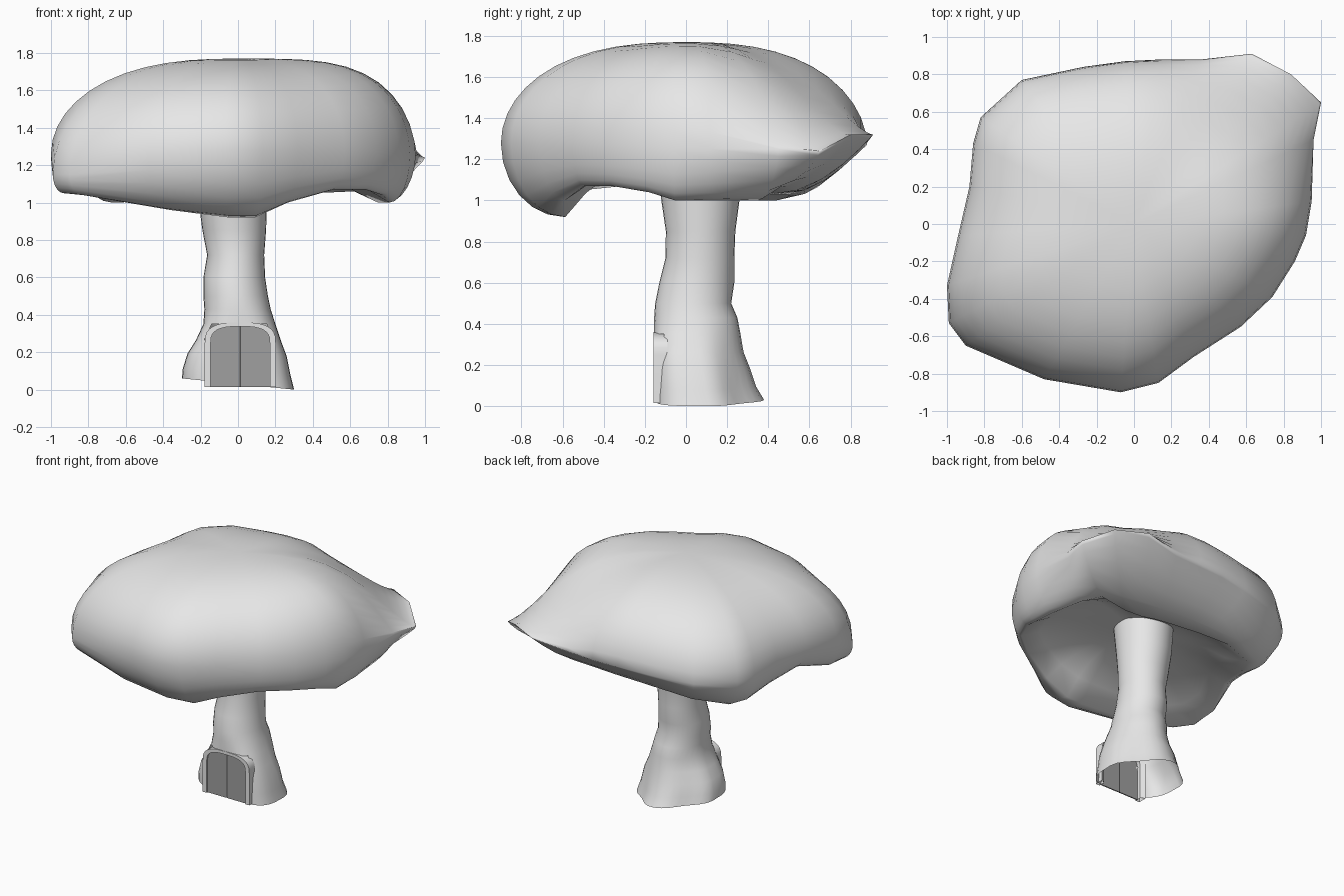
import bpy
import bmesh
import math

default = bpy.data.objects.get("Cube")
if default:
    bpy.data.objects.remove(default, do_unlink=True)


def make_material(name, value):
    mat = bpy.data.materials.new(name)
    mat.use_nodes = True
    colour = (value, value, value, 1)
    mat.diffuse_color = colour
    mat.node_tree.nodes["Principled BSDF"].inputs["Base Color"].default_value = colour
    return mat


pale_grey = make_material("pale grey", 0.8)
door_grey = make_material("door grey", 0.35)
seam_grey = make_material("seam grey", 0.08)


def finish(name, bm, mat, smooth_angle=None):
    """Turn a bmesh into a named, coloured object."""
    bmesh.ops.remove_doubles(bm, verts=bm.verts, dist=0.0005)
    bmesh.ops.recalc_face_normals(bm, faces=bm.faces)
    mesh = bpy.data.meshes.new(name)
    bm.to_mesh(mesh)
    bm.free()
    mesh.materials.append(mat)
    obj = bpy.data.objects.new(name, mesh)
    bpy.context.scene.collection.objects.link(obj)
    if smooth_angle:
        bpy.ops.object.select_all(action="DESELECT")
        obj.select_set(True)
        bpy.context.view_layer.objects.active = obj
        bpy.ops.object.shade_smooth_by_angle(angle=math.radians(smooth_angle))
    return obj


def skin(name, rings, mat, smooth_angle=None, opening=None):
    """Join a row of closed rings with quads, leaving out faces in an opening."""
    bm = bmesh.new()
    rows = [[bm.verts.new(p) for p in ring] for ring in rings]
    for lower, upper in zip(rows, rows[1:]):
        count = len(lower)
        for i in range(count):
            j = (i + 1) % count
            face = bm.faces.new((lower[i], lower[j], upper[j], upper[i]))
            if opening and opening(face.calc_center_median()):
                bm.faces.remove(face)
    return finish(name, bm, mat, smooth_angle)


def plate(name, outline, front, back, mat):
    """Thin solid plate from an (x, z) outline."""
    bm = bmesh.new()
    near = [bm.verts.new((x, front, z)) for x, z in outline]
    far = [bm.verts.new((x, back, z)) for x, z in outline]
    bm.faces.new(near)
    bm.faces.new(far[::-1])
    for i in range(len(outline)):
        bm.faces.new((near[i - 1], far[i - 1], far[i], near[i]))
    return finish(name, bm, mat)


# Cap rim: x, y, height of widest point, height of lip, inset scale of lip
RIM = [
    (1.0, .65, 1.24, 1.06, .62), (.84, .8, 1.32, 1.05, .47),
    (.63, .91, 1.32, 1.03, .45), (.36, .88, 1.28, 1.03, .5),
    (.15, .88, 1.27, 1.03, .52), (-.05, .87, 1.27, 1.03, .54),
    (-.27, .84, 1.26, 1.03, .58), (-.6, .77, 1.25, 1.02, .66),
    (-.82, .57, 1.25, 1.0, .77), (-.86, .43, 1.25, 1.0, .78),
    (-.88, .2, 1.27, 1.06, .83), (-.94, -.06, 1.28, 1.13, .88),
    (-1.0, -.33, 1.26, 1.07, .94), (-.99, -.53, 1.15, 1.05, .94),
    (-.9, -.65, 1.15, 1.04, .92), (-.48, -.83, 1.25, .96, .75),
    (-.07, -.9, 1.28, .92, .66), (.13, -.85, 1.28, .92, .69),
    (.32, -.71, 1.28, 1.0, .83), (.57, -.55, 1.28, 1.07, .9),
    (.74, -.39, 1.27, 1.07, .92), (.86, -.2, 1.26, 1.04, .9),
    (.92, -.06, 1.25, 1.0, .88), (.95, .12, 1.25, 1.0, .84),
    (.96, .45, 1.25, 1.0, .78),
]
APEX, HOLLOW = 1.77, 1.19


def lobe(x, y, direction, power):
    """Weight that is 1 in one direction and fades around it."""
    return max(0, math.cos(math.atan2(y, x) - direction)) ** power


def crown(rim, t):
    """Domed top, full on the left side and sloping to the pointed corner."""
    x, y, wide, lip, inset = rim
    r = math.sin(t * math.pi / 2)
    power = 2.5 + 1.3 * lobe(x, y, 0.1, 4)
    root = 0.5 + 1.5 * lobe(x, y, 0.76, 18)
    return x * r, y * r, wide + (APEX - wide) * max(0, 1 - r ** power) ** root


def flank(rim, t):
    """Turn from the widest point down to the lip, round except at the back."""
    x, y, wide, lip, inset = rim
    a = t * math.pi / 2
    r = inset + (1 - inset) * math.cos(a)
    drop = math.sin(a) ** (1 + 1.2 * lobe(x, y, 1.35, 2))
    return x * r, y * r, wide - (wide - lip) * drop


def underside(rim, t):
    """Hollow underside from the lip to the centre."""
    x, y, wide, lip, inset = rim
    r = inset * (1 - t)
    return x * r, y * r, lip + (HOLLOW - lip) * (1 - (1 - t) ** 3)


cap_rings = []
for section, steps in ((crown, 12), (flank, 6), (underside, 6)):
    first = 0 if section is crown else 1
    for k in range(first, steps + 1):
        cap_rings.append([section(rim, k / steps) for rim in RIM])
skin("cap", cap_rings, pale_grey, 80)

# Stem: height, x range, y range
STEM = [
    (0, -.3, .3, -.15, .38), (.08, -.295, .28, -.15, .34),
    (.18, -.27, .26, -.15, .31), (.26, -.225, .23, -.152, .28),
    (.35, -.185, .2, -.155, .265), (.43, -.18, .175, -.155, .25),
    (.5, -.185, .16, -.15, .22), (.6, -.185, .145, -.13, .235),
    (.72, -.165, .14, -.1, .235), (.85, -.19, .15, -.098, .24),
    (1.0, -.21, .155, -.12, .26), (1.2, -.22, .17, -.14, .28),
]
SIDES = 32
DOOR_X, DOOR_Z, DOOR_TOP = 0.012, 0.015, 0.338


def stem_ring(z, left, right, front, back):
    """Oval ring: squared off at the front of the foot, lobed at its back."""
    flare = max(0, 1 - z / 0.45)
    ring = []
    for i in range(SIDES):
        a = math.tau * i / SIDES
        c, s = math.cos(a), math.sin(a)
        if s < 0:
            e = 2 / (2 + 1.5 * min(1, 2 * flare))
            c, s = math.copysign(abs(c) ** e, c), -abs(s) ** e
        else:
            root = 1 - 0.09 * flare * (1 - math.cos(4 * a))
            c, s = c * root, s * root
        ring.append((
            (left + right) / 2 + (right - left) / 2 * c,
            (front + back) / 2 + (back - front) / 2 * s,
            z + 0.03 * flare ** 3 * (1 - c),
        ))
    return ring


def doorway(p):
    return p.z < 0.35 and p.y < -0.08 and abs(p.x - DOOR_X) < 0.165


skin("stem", [stem_ring(*row) for row in STEM], pale_grey, 60, doorway)


def arch(half_width, height, spring):
    """Arched (x, z) outline, from bottom right over the top to bottom left."""
    points = [(DOOR_X + half_width, DOOR_Z)]
    for i in range(17):
        a = math.pi * i / 16
        c, s = math.cos(a), math.sin(a)
        x = math.copysign(abs(c) ** 0.7, c) * half_width
        points.append((DOOR_X + x, spring + (height - spring) * abs(s) ** 0.7))
    points.append((DOOR_X - half_width, DOOR_Z))
    return points


# Door frame
inner = arch(0.158, DOOR_TOP, 0.25)
outer = arch(0.19, 0.36, 0.25)
frame_rings = [
    [(ox, -.157, oz), (ix, -.157, iz), (ix, -.11, iz), (ox, -.09, oz)]
    for (ix, iz), (ox, oz) in zip(inner, outer)
]
skin("door_frame", frame_rings, pale_grey, 30)

# Two door leaves with a dark seam between them
GAP = 0.004
for name, side in (("left_door_leaf", 1), ("right_door_leaf", -1)):
    half = [p for p in inner if (p[0] - DOOR_X) * side > 0.01]
    edge = DOOR_X + side * GAP
    top, bottom = (edge, DOOR_TOP), (edge, DOOR_Z)
    outline = half + [top, bottom] if side > 0 else [bottom, top] + half
    plate(name, outline, -.146, -.138, door_grey)
seam = [(DOOR_X - GAP, DOOR_Z), (DOOR_X + GAP, DOOR_Z),
        (DOOR_X + GAP, DOOR_TOP), (DOOR_X - GAP, DOOR_TOP)]
plate("door_seam", seam, -.144, -.138, seam_grey)
